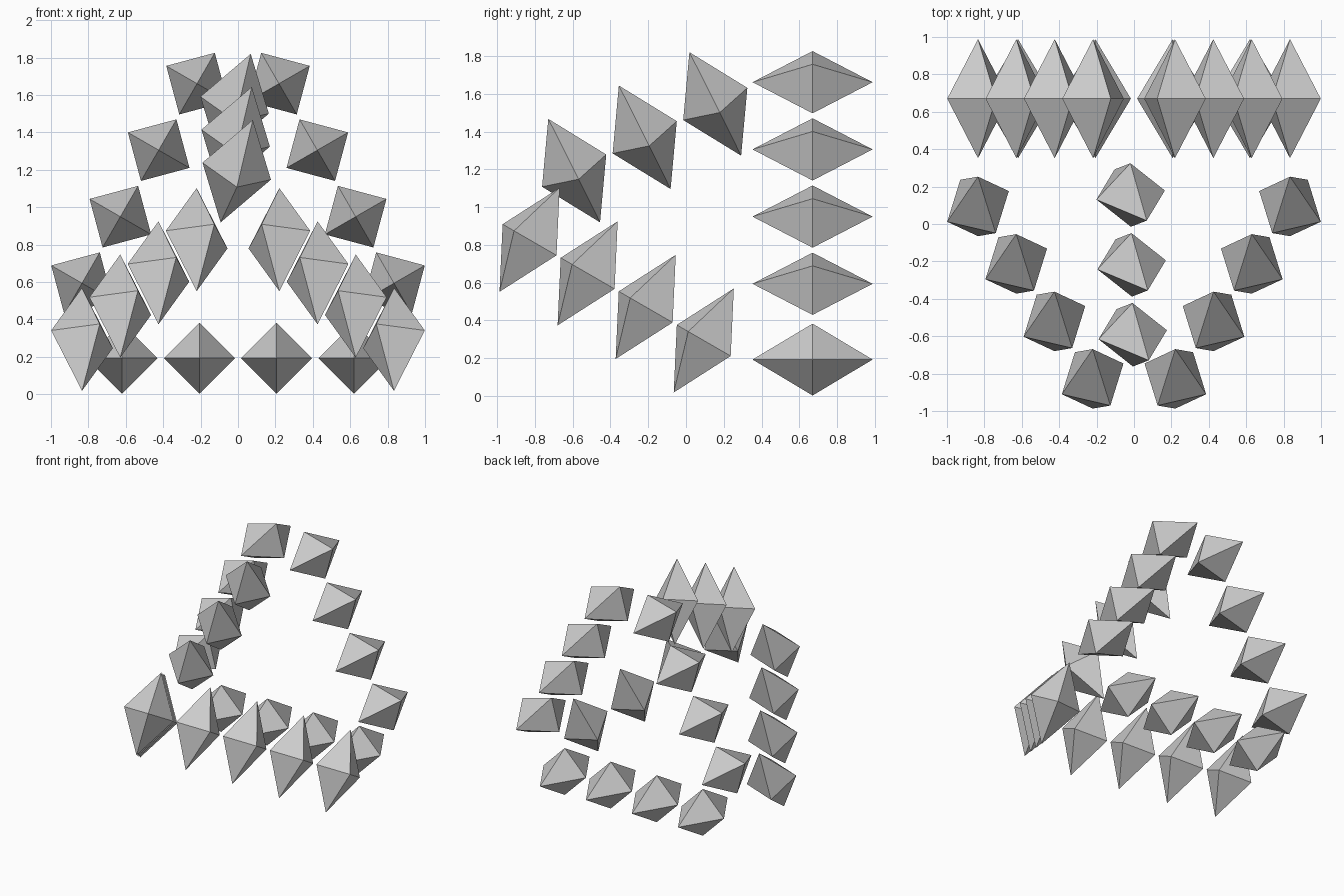
import bpy
import bmesh
from mathutils import Vector

if "Cube" in bpy.data.objects:
    bpy.data.objects.remove(bpy.data.objects["Cube"])

WIDE, LONG = 0.19, 0.318  # half sizes of each square bipyramid


def bipyramid(name, centre, along, normal):
    """Square bipyramid: one diagonal follows the row, long axis follows the normal."""
    n = Vector(normal).normalized()
    a = Vector(along)
    a = (a - n * a.dot(n)).normalized()
    c = n.cross(a)
    bm = bmesh.new()
    ring = [bm.verts.new(v * WIDE) for v in (a, c, -a, -c)]
    top, bottom = bm.verts.new(n * LONG), bm.verts.new(-n * LONG)
    for i in range(4):
        p, q = ring[i], ring[(i + 1) % 4]
        bm.faces.new((p, q, top))
        bm.faces.new((q, p, bottom))
    bmesh.ops.recalc_face_normals(bm, faces=bm.faces)
    mesh = bpy.data.meshes.new(name)
    bm.to_mesh(mesh)
    bm.free()
    obj = bpy.data.objects.new(name, mesh)
    obj.location = centre
    bpy.context.collection.objects.link(obj)


def row(name, start, end, count, normal):
    """Evenly spaced bipyramids from start to end."""
    s, e = Vector(start), Vector(end)
    for i in range(count):
        bipyramid(f"{name}_{i + 1}", s.lerp(e, i / (count - 1)), e - s, normal)


back_normal = (0, 1, 0)
base_normal = (0, 0.5, 0.866)

# Bottom edge of the upright back triangle
row("bottom_spike", (-0.62, 0.67, 0.193), (0.62, 0.67, 0.193), 4, back_normal)

# Sloping back edges and the rising front edges, mirrored left and right
for side, s in (("left", -1), ("right", 1)):
    row(f"{side}_back_spike", (s * 0.834, 0.67, 0.594), (s * 0.219, 0.67, 1.661),
        4, back_normal)
    row(f"{side}_front_spike", (s * 0.834, 0.094, 0.294), (s * 0.221, -0.828, 0.827),
        4, base_normal)

# Ridge joining the top to the front corner
row("ridge_spike", (-0.018, 0.155, 1.546), (-0.007, -0.592, 1.193), 3, (0.27, -0.43, 0.86))
